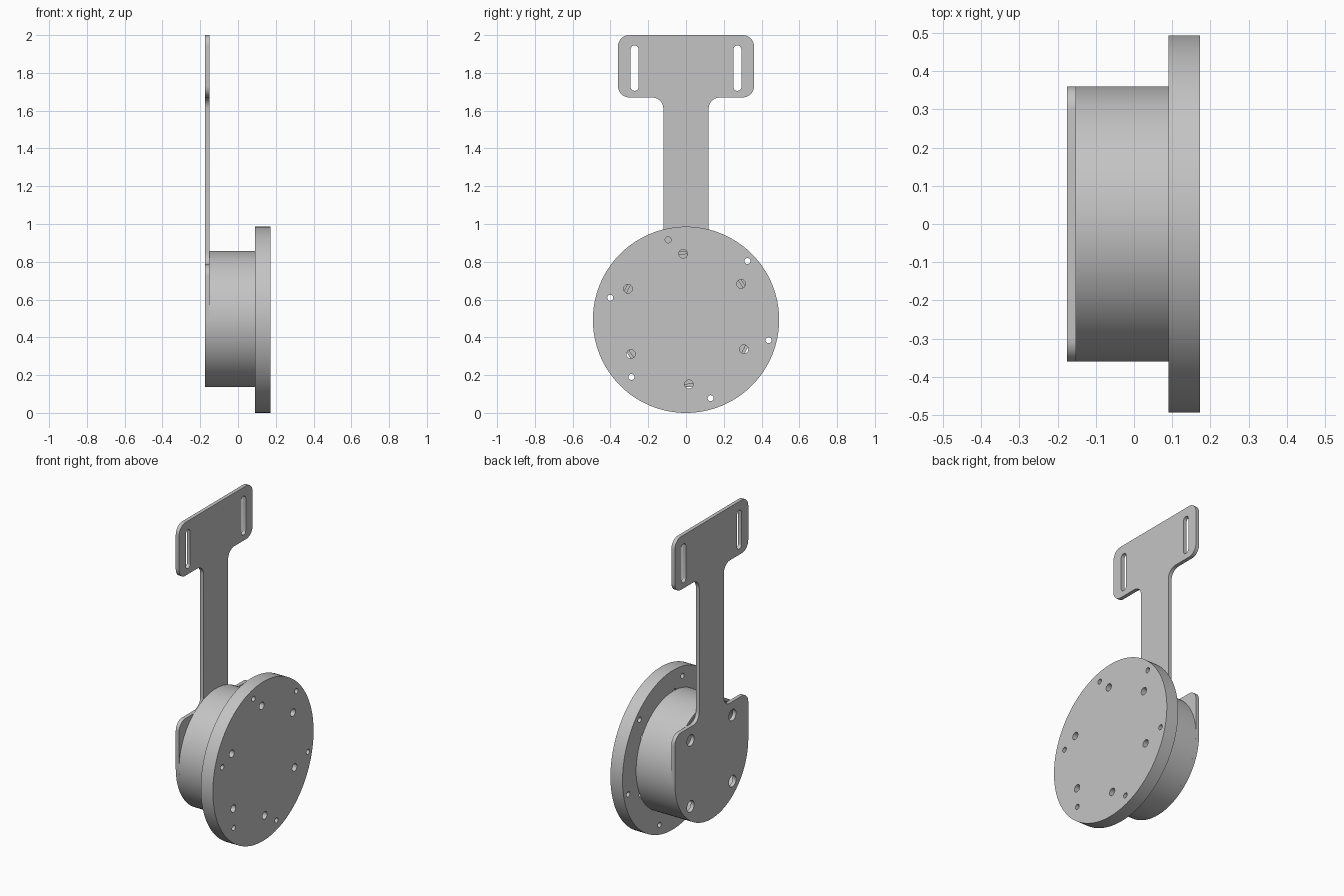
import bpy, bmesh
from math import sin, cos, pi, radians
from mathutils import Vector

if "Cube" in bpy.data.objects:
    bpy.data.objects.remove(bpy.data.objects["Cube"])

grey = bpy.data.materials.new("plain grey")
grey.use_nodes = True
grey.diffuse_color = (0.55, 0.55, 0.55, 1)
grey.node_tree.nodes["Principled BSDF"].inputs["Base Color"].default_value = (0.55, 0.55, 0.55, 1)

AXIS_Z = 0.497  # height of the drum axis


def circle(y, z, r, n=24):
    return [(y + r * cos(2 * pi * i / n), z + r * sin(2 * pi * i / n)) for i in range(n)]


def ring(count, radius, start, hole, y=0.0):
    """Circular holes spaced evenly around the drum axis."""
    angles = [radians(start) + 2 * pi * i / count for i in range(count)]
    return [circle(y + radius * cos(a), AXIS_Z + radius * sin(a), hole) for a in angles]


def rounded(corners, steps=10):
    """Outline through right-angled corners (y, z, radius), each rounded by an arc."""
    out = []
    for i, (y, z, r) in enumerate(corners):
        p = Vector((y, z))
        a = (Vector(corners[i - 1][:2]) - p).normalized() * r
        b = (Vector(corners[(i + 1) % len(corners)][:2]) - p).normalized() * r
        n = steps * 3 if r > 0.2 else steps
        for k in range(n + 1):
            t = pi / 2 * k / n
            out.append(tuple(p + a * (1 - sin(t)) + b * (1 - cos(t))))
    return out


def slab(name, loops, x0, x1):
    """Flat part: first loop is the outline, the others are holes."""
    bm = bmesh.new()
    for loop in loops:
        vs = [bm.verts.new((x0, y, z)) for y, z in loop]
        for i, v in enumerate(vs):
            bm.edges.new((vs[i - 1], v))
    bmesh.ops.remove_doubles(bm, verts=bm.verts[:], dist=1e-5)
    bmesh.ops.triangle_fill(bm, edges=bm.edges[:], use_beauty=True, normal=(1, 0, 0))
    ext = bmesh.ops.extrude_face_region(bm, geom=bm.faces[:], use_keep_orig=True)
    moved = [g for g in ext["geom"] if isinstance(g, bmesh.types.BMVert)]
    bmesh.ops.translate(bm, verts=moved, vec=(x1 - x0, 0, 0))
    bmesh.ops.recalc_face_normals(bm, faces=bm.faces[:])
    me = bpy.data.meshes.new(name)
    bm.to_mesh(me)
    bm.free()
    me.materials.append(grey)
    ob = bpy.data.objects.new(name, me)
    bpy.context.collection.objects.link(ob)
    bpy.ops.object.select_all(action='DESELECT')
    bpy.context.view_layer.objects.active = ob
    ob.select_set(True)
    bpy.ops.object.shade_smooth_by_angle(angle=radians(30))
    return ob


# Mounting plate: round foot, shoulders, narrow neck and slotted head
half = [(0.36, AXIS_Z - 0.36, 0.36), (0.36, 0.785, 0.06), (0.12, 0.785, 0.06),
        (0.12, 1.67, 0.06), (0.36, 1.67, 0.06), (0.36, 2.0, 0.06)]
outline = rounded(half + [(-y, z, r) for y, z, r in reversed(half)])
slots = [rounded([(c - 0.021, 1.705, 0.02), (c + 0.021, 1.705, 0.02),
                  (c + 0.021, 1.945, 0.02), (c - 0.021, 1.945, 0.02)], 6)
         for c in (-0.272, 0.272)]
slab("mounting_plate", [outline] + slots + ring(4, 0.29, 45, 0.035), -0.175, -0.152)

# Hollow drum, open towards the plate
slab("drum_wall", [circle(0, AXIS_Z, 0.36, 96), circle(0, AXIS_Z, 0.343, 96)], -0.152, 0.09)

# Flange disc with a bolt ring over the wall and an outer ring of small holes
slab("flange_disc", [circle(0, AXIS_Z - 0.004, 0.493, 128)]
     + ring(6, 0.346, 32.5, 0.023) + ring(6, 0.434, 45, 0.016, 0.018), 0.09, 0.173)
